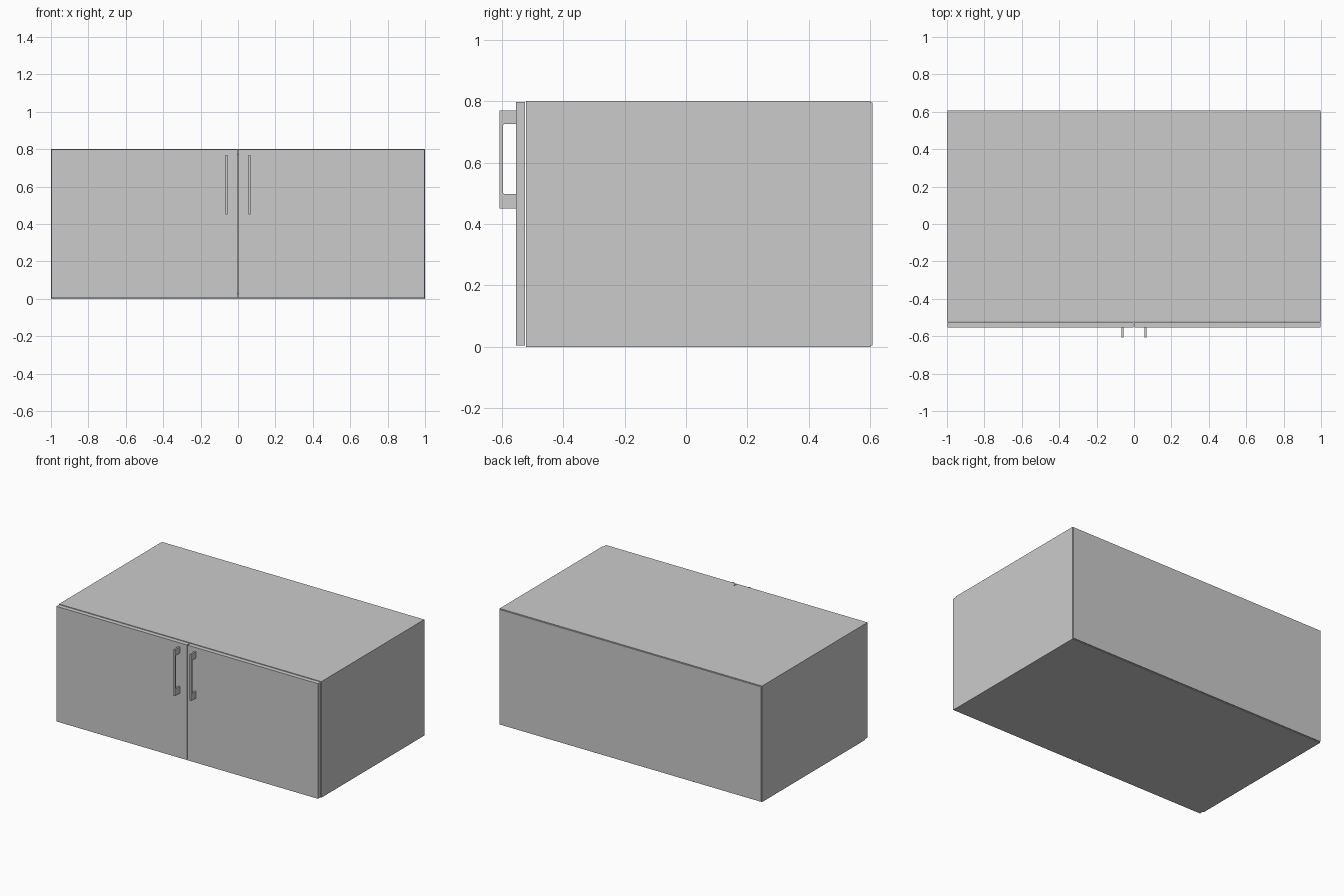
import bpy, bmesh

if "Cube" in bpy.data.objects:
    bpy.data.objects.remove(bpy.data.objects["Cube"])


def box(name, x, y, z):
    """Axis-aligned box from (min, max) ranges."""
    bm = bmesh.new()
    bmesh.ops.create_cube(bm, size=1)
    for v in bm.verts:
        v.co = [(r[0] + r[1]) / 2 + c * (r[1] - r[0]) for c, r in zip(v.co, (x, y, z))]
    return finish(name, bm)


def finish(name, bm):
    bmesh.ops.recalc_face_normals(bm, faces=bm.faces)
    mesh = bpy.data.meshes.new(name)
    bm.to_mesh(mesh)
    bm.free()
    ob = bpy.data.objects.new(name, mesh)
    bpy.context.collection.objects.link(ob)
    return ob


def extrude_x(name, profile, x0, x1):
    """Extrude a (y, z) profile along x."""
    bm = bmesh.new()
    face = bm.faces.new([bm.verts.new((x0, y, z)) for y, z in profile])
    ext = bmesh.ops.extrude_face_region(bm, geom=[face])
    verts = [g for g in ext["geom"] if isinstance(g, bmesh.types.BMVert)]
    bmesh.ops.translate(bm, verts=verts, vec=(x1 - x0, 0, 0))
    return finish(name, bm)


T = 0.03                 # panel thickness
BODY_Y = (-0.52, 0.60)   # carcass depth

# Carcass: top and bottom between the side panels
box("top_panel", (-1 + T, 1 - T), BODY_Y, (0.8 - T, 0.8))
box("bottom_panel", (-1 + T, 1 - T), BODY_Y, (0, T))

# Back panel, set in slightly from the carcass edges
box("back_panel", (-0.996, 0.996), (0.60, 0.607), (0.004, 0.796))

# C-shaped pull handle outline in (y, z)
handle = [(-0.553, 0.45), (-0.607, 0.45), (-0.607, 0.77), (-0.553, 0.77),
          (-0.553, 0.726), (-0.591, 0.726), (-0.595, 0.722),
          (-0.595, 0.501), (-0.591, 0.497), (-0.553, 0.497)]

# Sides, doors and handles, mirrored left and right
for side, s in (("left", -1), ("right", 1)):
    box(side + "_side_panel", sorted((s * (1 - T), s)), BODY_Y, (0, 0.8))
    box(side + "_door", sorted((s * 0.003, s * 0.997)), (-0.553, -0.523), (0.004, 0.797))
    extrude_x(side + "_handle", handle, s * 0.062 - 0.006, s * 0.062 + 0.006)
